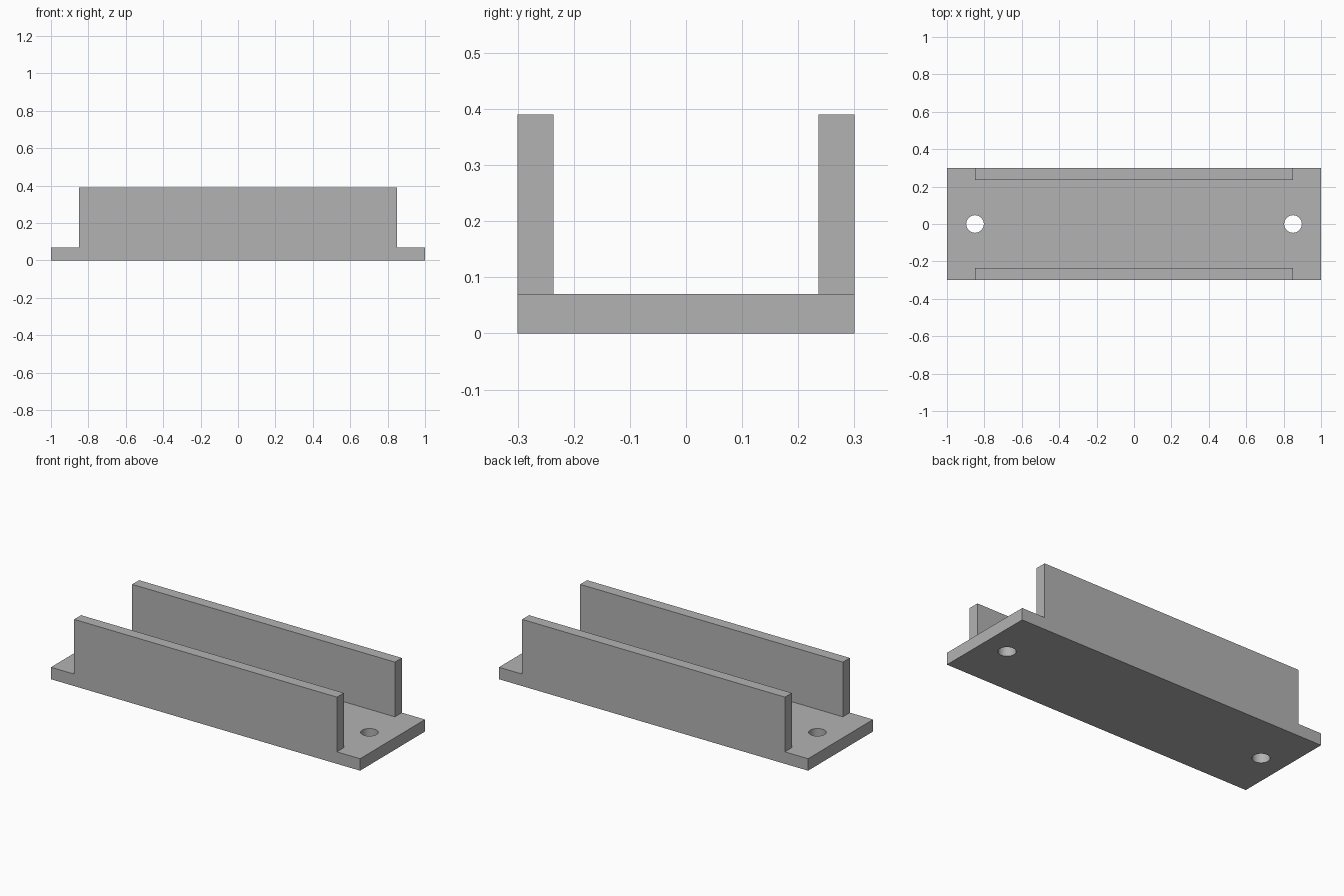
import bpy
import bmesh
from mathutils import Vector

LENGTH, WIDTH, BASE_H, TOTAL_H = 2.0, 0.6, 0.07, 0.39
WALL_X, WALL_Y = 0.85, 0.236          # wall end and wall inner face
HOLE_X, HOLE_R = 0.85, 0.047

cube = bpy.data.objects.get("Cube")
if cube:
    bpy.data.objects.remove(cube, do_unlink=True)

grey = bpy.data.materials.new("plain_grey")
grey.use_nodes = True
colour = (0.45, 0.45, 0.45, 1)
grey.diffuse_color = colour
for node in grey.node_tree.nodes:
    if node.type == "BSDF_PRINCIPLED":
        node.inputs["Base Color"].default_value = colour


def add_object(name, bm):
    mesh = bpy.data.meshes.new(name)
    bm.to_mesh(mesh)
    bm.free()
    mesh.materials.append(grey)
    obj = bpy.data.objects.new(name, mesh)
    bpy.context.collection.objects.link(obj)
    return obj


# Base plate, scored along the wall outlines
bm = bmesh.new()
bmesh.ops.create_cube(bm, size=1)
bmesh.ops.scale(bm, vec=(LENGTH, WIDTH, BASE_H), verts=bm.verts)
bmesh.ops.translate(bm, vec=(0, 0, BASE_H / 2), verts=bm.verts)
for side in (-1, 1):
    for cut in (Vector((WALL_X, 0, 0)), Vector((0, WALL_Y, 0))):
        bmesh.ops.bisect_plane(bm, geom=bm.verts[:] + bm.edges[:] + bm.faces[:],
                               plane_co=cut * side, plane_no=cut.normalized())

# Two side walls raised from the long edges
bm.normal_update()
wall_tops = [f for f in bm.faces if f.normal.z > 0.9
             and abs(f.calc_center_median().x) < WALL_X
             and abs(f.calc_center_median().y) > WALL_Y]
raised = bmesh.ops.extrude_face_region(bm, geom=wall_tops)["geom"]
bmesh.ops.delete(bm, geom=[f for f in wall_tops if f.is_valid], context="FACES")
bmesh.ops.translate(bm, vec=(0, 0, TOTAL_H - BASE_H),
                    verts=[v for v in raised if isinstance(v, bmesh.types.BMVert)])
bmesh.ops.recalc_face_normals(bm, faces=bm.faces)
bmesh.ops.dissolve_limit(bm, angle_limit=0.01, verts=bm.verts, edges=bm.edges)
channel = add_object("channel_bracket", bm)

# Screw holes through both ends of the base
for side, name in ((-1, "right_hole_cutter"), (1, "left_hole_cutter")):
    bm = bmesh.new()
    bmesh.ops.create_cone(bm, cap_ends=True, segments=48, radius1=HOLE_R,
                          radius2=HOLE_R, depth=BASE_H * 3)
    cutter = add_object(name, bm)
    cutter.location = (side * HOLE_X, 0, BASE_H / 2)
    cutter.hide_render = True
    cutter.hide_set(True)
    hole = channel.modifiers.new(name, "BOOLEAN")
    hole.operation = "DIFFERENCE"
    hole.solver = "EXACT"
    hole.object = cutter

# Apply the holes, remove the cutters and smooth only the round walls
bpy.context.view_layer.objects.active = channel
channel.select_set(True)
for hole in list(channel.modifiers):
    cutter = hole.object
    bpy.ops.object.modifier_apply(modifier=hole.name)
    bpy.data.objects.remove(cutter, do_unlink=True)
bpy.ops.object.shade_smooth_by_angle(angle=0.5)
